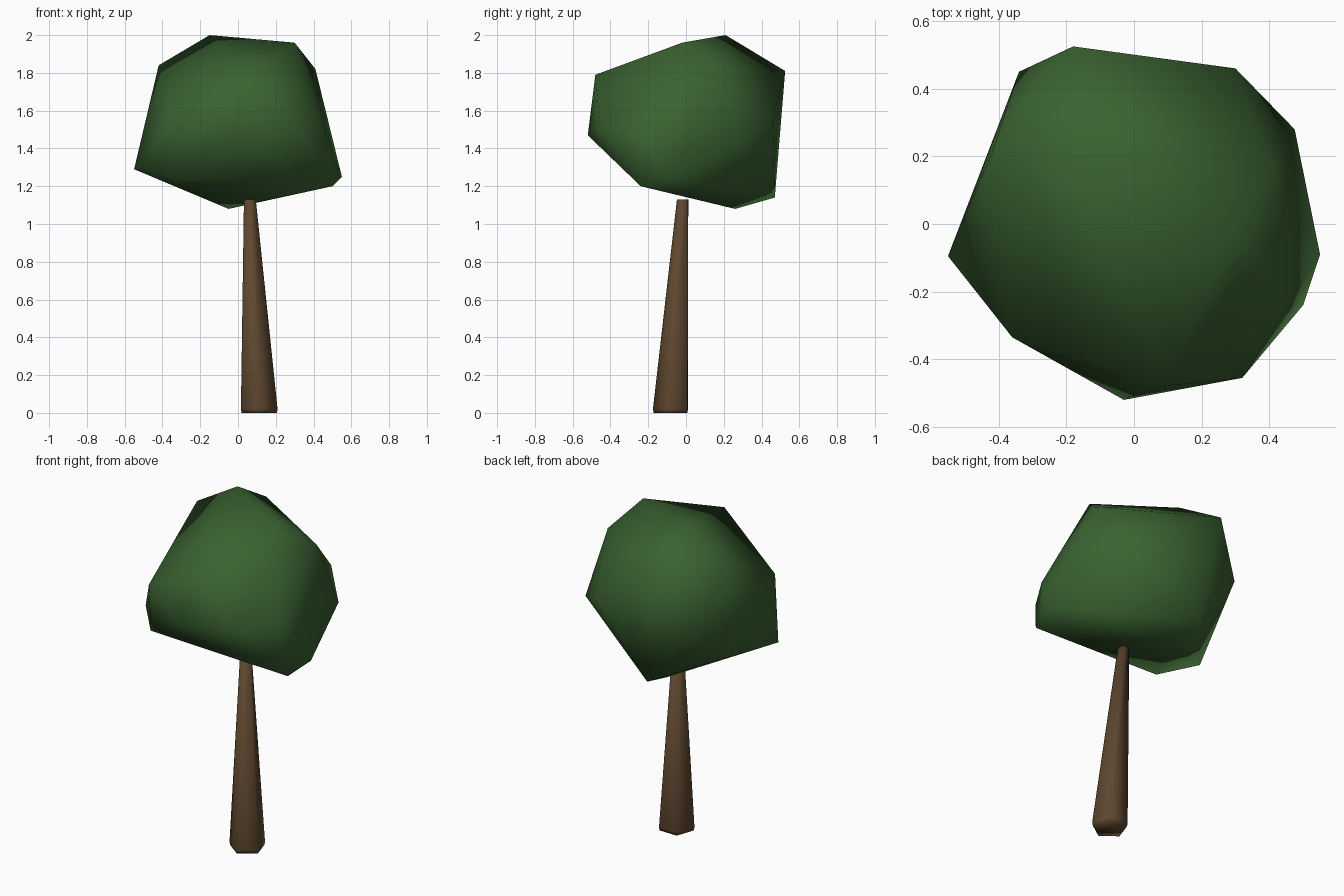
import bpy, bmesh, math

if "Cube" in bpy.data.objects:
    bpy.data.objects.remove(bpy.data.objects["Cube"])


def material(name, color):
    m = bpy.data.materials.new(name)
    m.diffuse_color = (*color, 1)
    m.use_nodes = True
    m.node_tree.nodes["Principled BSDF"].inputs["Base Color"].default_value = m.diffuse_color
    return m


def add_object(name, bm, mat):
    bmesh.ops.recalc_face_normals(bm, faces=bm.faces)
    for f in bm.faces:
        f.smooth = True
    mesh = bpy.data.meshes.new(name)
    bm.to_mesh(mesh)
    bm.free()
    mesh.materials.append(mat)
    obj = bpy.data.objects.new(name, mesh)
    bpy.context.collection.objects.link(obj)
    return obj


leaf = material("leaf_green", (0.042, 0.122, 0.031))
bark = material("bark_brown", (0.110, 0.062, 0.028))

# Leafy crown: faceted lump wrapped around its corner points
corners = [
    # upper corners
    (-0.15, 0.21, 2.00), (0.30, -0.02, 1.96), (0.41, 0.16, 1.82),
    (-0.42, 0.21, 1.84), (-0.18, 0.525, 1.81), (0.08, -0.48, 1.79),
    # middle corners
    (0.30, 0.46, 1.55), (0.475, 0.28, 1.44), (-0.34, 0.45, 1.50),
    (-0.03, -0.52, 1.47), (0.32, -0.455, 1.51), (-0.36, -0.335, 1.56),
    (0.45, -0.25, 1.51),
    # lower corners
    (0.55, -0.09, 1.25), (0.50, -0.24, 1.20), (-0.55, -0.095, 1.29),
    (-0.39, -0.275, 1.25), (-0.05, 0.26, 1.08), (-0.07, 0.47, 1.14),
]
bm = bmesh.new()
for c in corners:
    bm.verts.new(c)
bmesh.ops.convex_hull(bm, input=bm.verts)
loose = [v for v in bm.verts if not v.link_faces]
bmesh.ops.delete(bm, geom=loose, context='VERTS')
add_object("crown", bm, leaf)

# Trunk: leaning five-sided taper, (x, y, z, radius) per ring
rings = [(0.113, -0.073, 0.0, 0.098), (0.113, -0.073, 0.02, 0.102),
         (0.063, -0.015, 1.13, 0.033)]
bm = bmesh.new()
loops = []
for x, y, z, r in rings:
    angles = [math.radians(125 + 72 * i) for i in range(5)]
    loops.append([bm.verts.new((x + r * math.cos(a), y + r * math.sin(a), z))
                  for a in angles])
for low, high in zip(loops, loops[1:]):
    for i in range(5):
        j = (i + 1) % 5
        bm.faces.new((low[i], low[j], high[j], high[i]))
bm.faces.new(loops[0][::-1])
bm.faces.new(loops[-1])
add_object("trunk", bm, bark)
